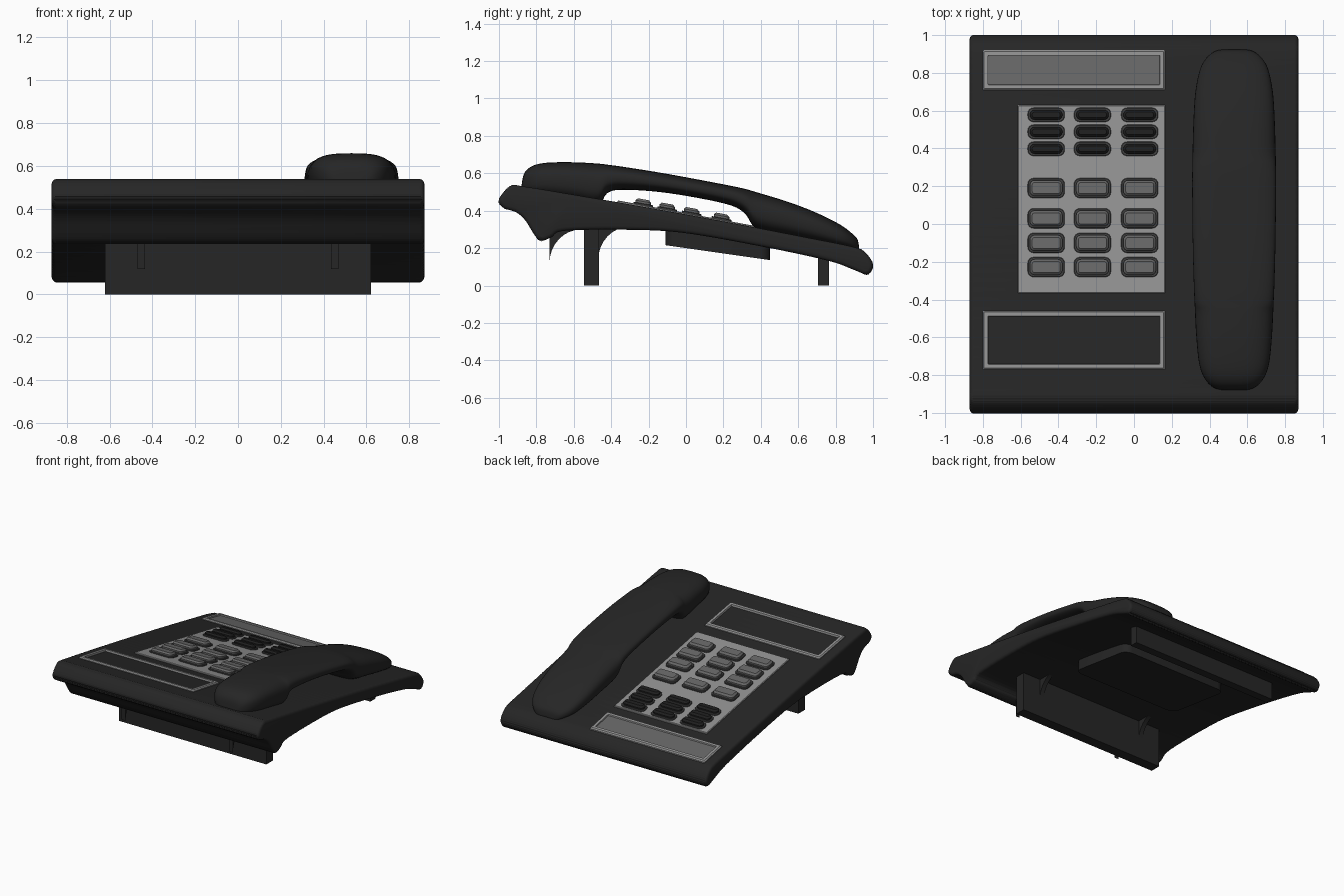
import bpy, bmesh
from math import sin, cos, pi, copysign

if "Cube" in bpy.data.objects:
    bpy.data.objects.remove(bpy.data.objects["Cube"])


def material(name, v):
    m = bpy.data.materials.new(name)
    m.use_nodes = True
    m.diffuse_color = (v, v, v, 1)
    node = m.node_tree.nodes["Principled BSDF"]
    node.inputs["Base Color"].default_value = (v, v, v, 1)
    node.inputs["Roughness"].default_value = 0.6
    return m


BLACK = material("black plastic", 0.019)
KEY_BLACK = material("black key", 0.013)
LIGHT = material("light grey trim", 0.28)
MID = material("mid grey", 0.135)
DARK = material("dark grey collar", 0.05)


def deck(y):
    """Height of the sloping top surface."""
    return 0.38 - 0.183 * y - 0.012 * y * y


def loft(name, rings, mat, closed=False, bevel_x=None, angle=0.6):
    """Skin a series of equal rings; cap the ends, or join last to first."""
    bm = bmesh.new()
    vs = [[bm.verts.new(p) for p in r] for r in rings]
    n = len(vs[0])
    pairs = list(zip(vs, vs[1:])) + ([(vs[-1], vs[0])] if closed else [])
    for a, b in pairs:
        for i in range(n):
            j = (i + 1) % n
            bm.faces.new((a[i], a[j], b[j], b[i]))
    if not closed:
        bm.faces.new(vs[0])
        bm.faces.new(vs[-1])
    bmesh.ops.recalc_face_normals(bm, faces=bm.faces)
    if bevel_x:
        rim = [e for e in bm.edges
               if all(abs(abs(v.co.x) - bevel_x) < 1e-4 for v in e.verts)]
        bmesh.ops.bevel(bm, geom=rim, offset=0.02, segments=3, profile=0.5,
                        affect="EDGES", clamp_overlap=False)
    me = bpy.data.meshes.new(name)
    bm.to_mesh(me)
    bm.free()
    me.materials.append(mat)
    ob = bpy.data.objects.new(name, me)
    bpy.context.collection.objects.link(ob)
    bpy.ops.object.select_all(action="DESELECT")
    ob.select_set(True)
    bpy.context.view_layer.objects.active = ob
    bpy.ops.object.shade_smooth_by_angle(angle=angle)
    return ob


def catmull(pts, steps, closed):
    """Smooth curve through points of any dimension."""
    n, out = len(pts), []
    get = (lambda i: pts[i % n]) if closed else (lambda i: pts[max(0, min(n - 1, i))])
    for i in range(n if closed else n - 1):
        quad = [get(i + k) for k in (-1, 0, 1, 2)]
        for s in range(steps):
            t = s / steps
            out.append(tuple(
                0.5 * (2 * b + (c - a) * t + (2 * a - 5 * b + 4 * c - d) * t * t
                       + (3 * b - a - 3 * c + d) * t ** 3)
                for a, b, c, d in zip(*quad)))
    return out if closed else out + [pts[-1]]


def extrude_x(name, profile, x0, x1, mat, **kw):
    return loft(name, [[(x, y, z) for y, z in profile] for x in (x0, x1)], mat, **kw)


def box(name, x, y0, y1, z0, z1, mat):
    return extrude_x(name, [(y0, z0), (y1, z0), (y1, z1), (y0, z1)], -x, x, mat)


def rounded(cx, cy, w, d, r, h, base=deck):
    """Rounded rectangle ring lying at height h over a base surface."""
    ring = []
    for k, (sx, sy) in enumerate(((1, 1), (-1, 1), (-1, -1), (1, -1))):
        for s in range(5):
            a = (k + s / 4) * pi / 2
            x = cx + sx * (w / 2 - r) + r * cos(a)
            y = cy + sy * (d / 2 - r) + r * sin(a)
            ring.append((x, y, base(y) + h))
    return ring


def pad(name, cx, cy, w, d, r, h0, h1, inset, mat, base=deck):
    return loft(name, [rounded(cx, cy, w, d, r, h0, base),
                       rounded(cx, cy, w, d, r, h1 - inset, base),
                       rounded(cx, cy, w - 2 * inset, d - 2 * inset,
                               max(r - inset, 0.002), h1, base)], mat)


def frame(name, cx, cy, w, d, t):
    """Raised rectangular border with sloped edges."""
    steps = ((0, -0.02), (0, 0.006), (0.007, 0.014), (t - 0.006, 0.014), (t, -0.02))
    return loft(name, [rounded(cx, cy, w - 2 * i, d - 2 * i, 0.004, h)
                       for i, h in steps], LIGHT, closed=True)


# Body: sloping deck, rounded lips and arched underside
top = [(-0.86 + 0.25 * i, deck(-0.86 + 0.25 * i)) for i in range(8)]
under = [(0.96, 0.175), (1.0, 0.11), (0.97, 0.06), (0.9, 0.083), (0.77, 0.13),
         (0.45, 0.2), (0, 0.28), (-0.3, 0.298), (-0.65, 0.293), (-0.72, 0.258),
         (-0.775, 0.24), (-0.81, 0.27), (-0.86, 0.35), (-0.91, 0.393),
         (-0.975, 0.415), (-1.0, 0.46), (-0.94, 0.532)]
extrude_x("body", catmull(top + under, 5, True), -0.87, 0.87, BLACK, bevel_x=0.87)

# Handset: (y, bottom, top, half width) stations
stations = [(-0.88, 0.5, 0.53, 0.06), (-0.865, 0.49, 0.6, 0.11),
            (-0.82, 0.48, 0.64, 0.155), (-0.74, 0.47, 0.657, 0.185),
            (-0.6, 0.45, 0.659, 0.2), (-0.47, 0.43, 0.652, 0.207),
            (-0.42, 0.495, 0.646, 0.209), (-0.33, 0.512, 0.634, 0.213),
            (-0.1, 0.495, 0.597, 0.219), (0.2, 0.44, 0.541, 0.222),
            (0.31, 0.39, 0.518, 0.221), (0.38, 0.3, 0.498, 0.22),
            (0.55, 0.26, 0.446, 0.215), (0.7, 0.23, 0.388, 0.205),
            (0.82, 0.205, 0.328, 0.18), (0.88, 0.195, 0.285, 0.145),
            (0.915, 0.185, 0.25, 0.1), (0.925, 0.175, 0.21, 0.05)]


def power(v, p):
    return copysign(abs(v) ** p, v)


rings = []
for y, lo, hi, hw in catmull(stations, 4, False):
    angles = [2 * pi * k / 40 for k in range(40)]
    rings.append([(0.53 + hw * power(cos(a), 0.68), y,
                   (lo + hi) / 2 + (hi - lo) / 2 * power(sin(a), 0.75))
                  for a in angles])
loft("handset", rings, BLACK, angle=1.0)

# Display and label window
frame("display_frame", -0.318, 0.815, 0.965, 0.21, 0.033)
pad("display_glass", -0.318, 0.815, 0.91, 0.155, 0.004, -0.02, 0.005, 0.001, MID)
frame("label_frame", -0.318, -0.615, 0.965, 0.31, 0.033)

# Keypad plate and keys
pad("keypad_plate", -0.225, 0.132, 0.78, 0.995, 0.004, -0.02, 0.01, 0.004, LIGHT)
rows = [(y, 0.075, KEY_BLACK) for y in (0.578, 0.488, 0.398)]
rows += [(y, 0.105, MID) for y in (0.19, 0.03, -0.1, -0.228)]
for r, (y, depth, mat) in enumerate(rows):
    for c, x in enumerate((-0.465, -0.22, 0.03)):
        tag = f"{r + 1}_{c + 1}"
        pad("key_collar_" + tag, x, y, 0.195, depth, 0.03, 0, 0.017, 0.003, DARK)
        pad("key_" + tag, x, y, 0.172, depth - 0.022, 0.025, 0, 0.04, 0.012, mat)

# Stand: front foot, rear foot and underside housing
box("front_foot", 0.62, -0.545, -0.465, 0, 0.33, BLACK)
box("rear_foot", 0.62, 0.705, 0.765, 0, 0.18, BLACK)
pad("underside_housing", 0, 0.17, 0.9, 0.56, 0.06, 0.1, 0, -0.0, BLACK,
    base=lambda y: 0.2 - 0.143 * y)

# Curved ribs before and behind the front foot
for side, x in (("left", 0.452), ("right", -0.452)):
    for place, y, z in (("front", -0.73, 0.12), ("rear", -0.47, 0.135)):
        arc = [(y + 0.17 * (1 - cos(t * pi / 16)), z + 0.18 * sin(t * pi / 16))
               for t in range(9)]
        extrude_x(f"{side}_{place}_rib", arc + [(y, z + 0.18)],
                  x - 0.017, x + 0.017, BLACK)
